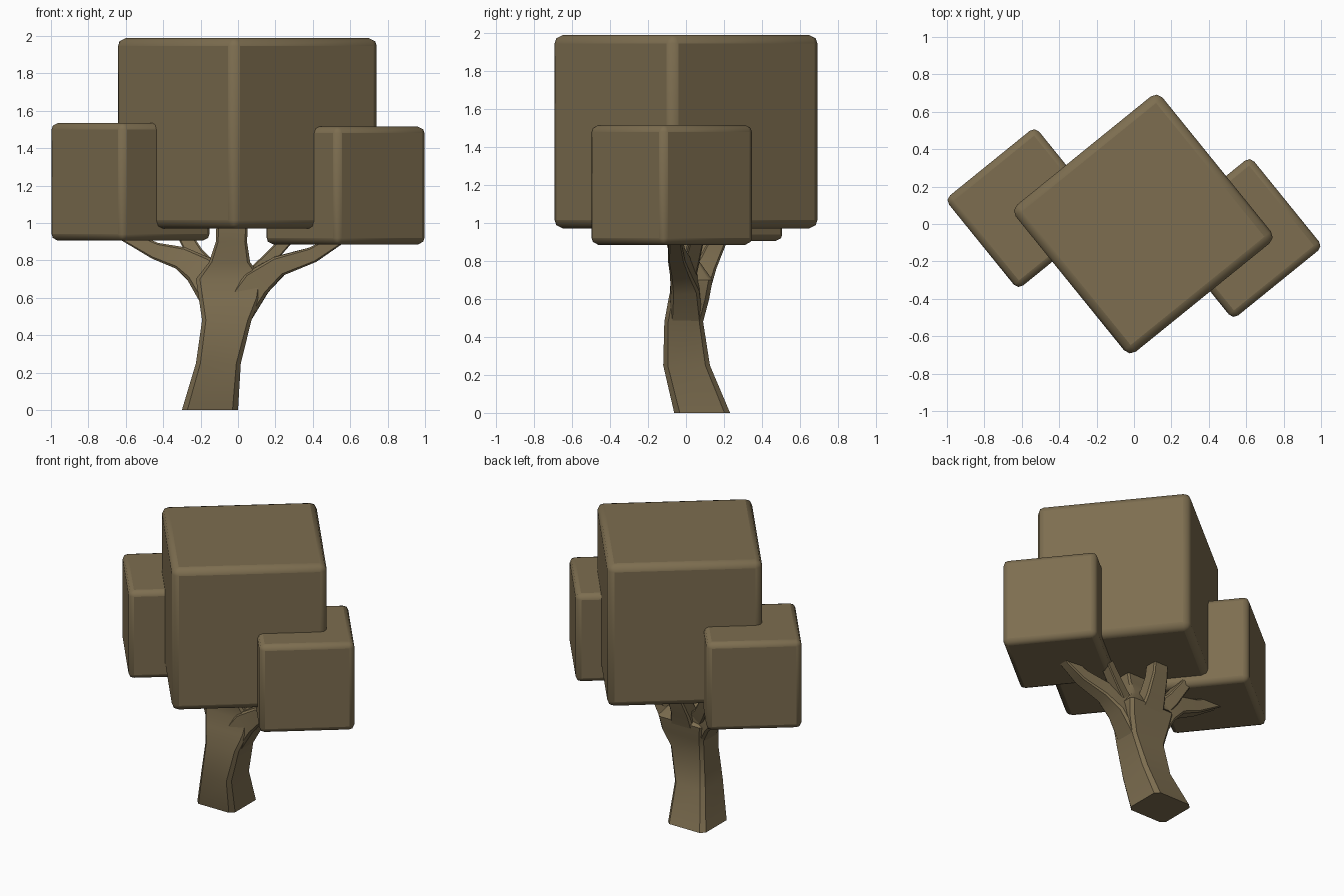
import bpy, math
from mathutils import Vector

if "Cube" in bpy.data.objects:
    bpy.data.objects.remove(bpy.data.objects["Cube"])

mat = bpy.data.materials.new("olive brown")
mat.diffuse_color = (0.205, 0.155, 0.08, 1)
mat.use_nodes = True
mat.node_tree.nodes["Principled BSDF"].inputs["Base Color"].default_value = mat.diffuse_color


def finish(obj, angle):
    obj.data.materials.append(mat)
    bpy.ops.object.select_all(action='DESELECT')
    obj.select_set(True)
    bpy.context.view_layer.objects.active = obj
    bpy.ops.object.shade_smooth_by_angle(angle=math.radians(angle))


def crown(name, loc, size, height, bevel):
    """Rounded leaf cube, turned about z."""
    bpy.ops.mesh.primitive_cube_add(size=1, location=loc, rotation=(0, 0, math.radians(39)))
    o = bpy.context.object
    o.name = name
    o.scale = (size, size, height)
    bpy.ops.object.transform_apply(location=False, rotation=False, scale=True)
    b = o.modifiers.new("round", 'BEVEL')
    b.width = bevel
    b.segments = 2
    finish(o, 60)


def limb(name, rings, level=False):
    """Chamfered square tube; each ring is (x, y, z, half width, half depth)."""
    pts = [Vector(r[:3]) for r in rings]
    n = len(rings)
    verts, faces = [], []
    for i, r in enumerate(rings):
        t = (pts[min(i + 1, n - 1)] - pts[max(i - 1, 0)]).normalized()
        if level:
            t = Vector((0, 0, 1))
        u = Vector((0, 1, 0)).cross(t).normalized()
        v = t.cross(u)
        a, b = r[3], r[4]
        c = 0.2 * min(a, b)
        for p, q in ((a, -b + c), (a, b - c), (a - c, b), (-a + c, b),
                     (-a, b - c), (-a, -b + c), (-a + c, -b), (a - c, -b)):
            verts.append(pts[i] + u * p + v * q)
    for i in range(n - 1):
        for k in range(8):
            j = (k + 1) % 8
            faces.append((i * 8 + k, i * 8 + j, i * 8 + 8 + j, i * 8 + 8 + k))
    faces.append(tuple(range(7, -1, -1)))
    faces.append(tuple(range(n * 8 - 8, n * 8)))
    me = bpy.data.meshes.new(name)
    me.from_pydata(verts, [], faces)
    o = bpy.data.objects.new(name, me)
    bpy.context.collection.objects.link(o)
    finish(o, 35)


# Leaf cubes
crown("main_crown", (0.05, 0.0, 1.48), 1.01, 1.02, 0.045)
crown("left_crown", (-0.575, 0.085, 1.22), 0.62, 0.63, 0.035)
crown("right_crown", (0.575, -0.075, 1.20), 0.62, 0.63, 0.035)

# Curved trunk, continuing as the middle branch
limb("trunk", [(-0.15, 0.085, 0, 0.15, 0.147), (-0.105, 0.003, 0.25, 0.12, 0.123),
               (-0.06, -0.012, 0.48, 0.132, 0.102), (-0.045, 0.015, 0.6, 0.165, 0.107),
               (-0.045, 0.035, 0.7, 0.18, 0.105), (-0.045, 0.0, 0.79, 0.11, 0.075),
               (-0.035, -0.045, 0.9, 0.083, 0.06), (-0.03, -0.055, 1.02, 0.085, 0.055)], True)
limb("back_branch", [(-0.05, 0.04, 0.62, 0.1, 0.08), (-0.06, 0.1, 0.76, 0.075, 0.06),
                     (-0.05, 0.165, 0.9, 0.06, 0.05), (-0.04, 0.19, 1.02, 0.055, 0.045)], True)

# Side branches with small forks
limb("left_branch", [(-0.09, 0.01, 0.58, 0.1, 0.09), (-0.2, 0.05, 0.745, 0.085, 0.08),
                     (-0.3, 0.075, 0.81, 0.062, 0.06), (-0.44, 0.09, 0.85, 0.045, 0.045),
                     (-0.62, 0.11, 0.94, 0.03, 0.03)])
limb("left_fork", [(-0.14, 0.05, 0.72, 0.06, 0.06), (-0.22, 0.11, 0.82, 0.045, 0.05),
                   (-0.29, 0.16, 0.94, 0.035, 0.04)])
limb("right_branch", [(-0.01, 0.0, 0.52, 0.09, 0.09), (0.1, -0.005, 0.68, 0.08, 0.075),
                      (0.22, -0.03, 0.77, 0.055, 0.055), (0.4, -0.05, 0.83, 0.042, 0.045),
                      (0.58, -0.06, 0.94, 0.03, 0.03)])
limb("right_fork", [(0.08, 0.0, 0.72, 0.04, 0.05), (0.17, 0.03, 0.81, 0.035, 0.04),
                    (0.28, 0.06, 0.93, 0.03, 0.035)])
